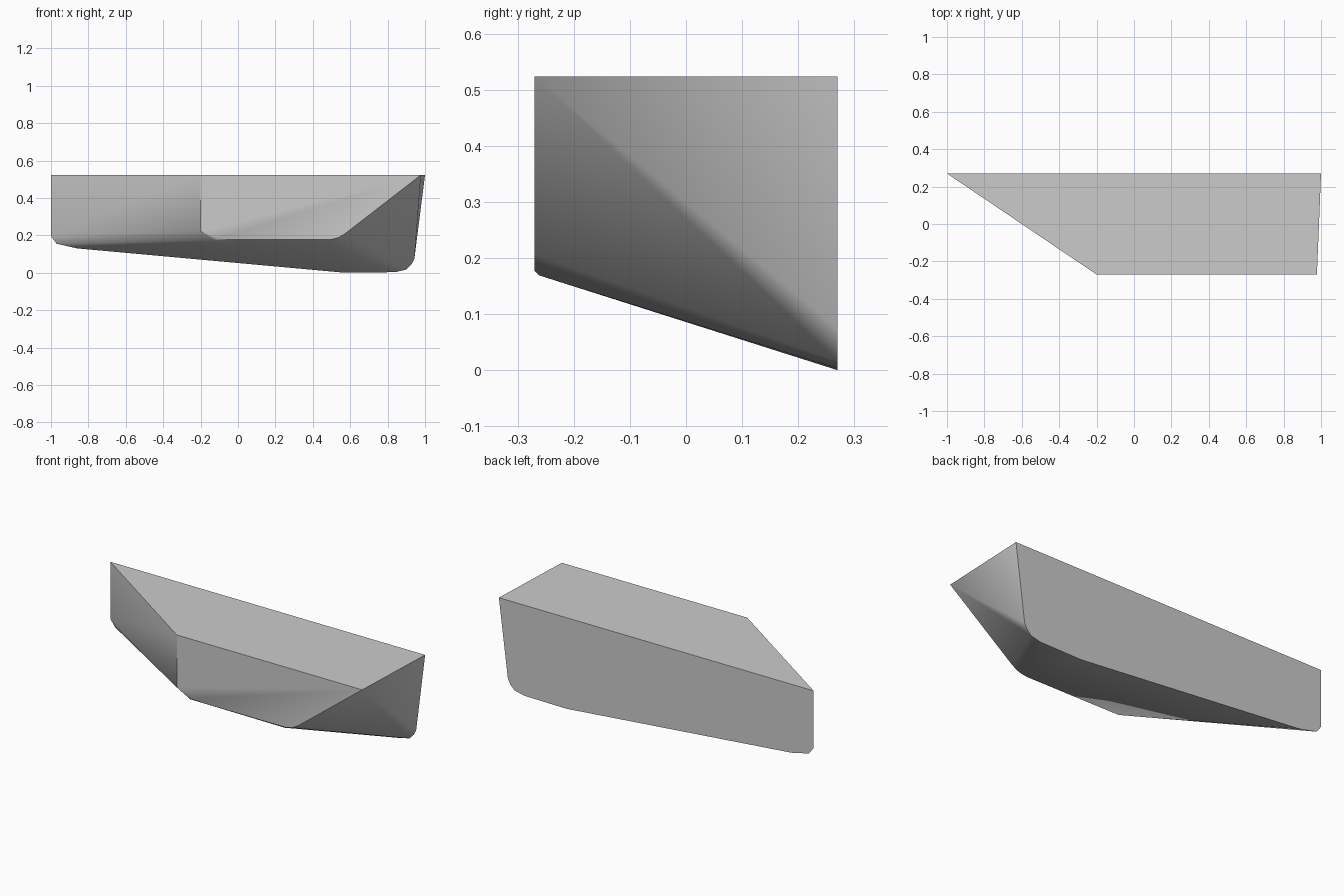
import bpy
import bmesh
import math

cube = bpy.data.objects.get("Cube")
if cube:
    bpy.data.objects.remove(cube, do_unlink=True)

TOP = 0.523
DEPTH = 0.27

# Back outline (x, z): tall, with a rounded keel corner on one end
back_profile = [(-1, TOP), (1, TOP), (0.943, 0.075), (0.928, 0.045), (0.9, 0.017),
                (0.84, 0.003), (0.57, 0), (-0.86, 0.13), (-0.97, 0.155), (-1, 0.195)]

# Front outline (x, z): shorter, with a raked end
front_profile = [(-0.2, TOP), (0.978, TOP), (0.57, 0.207), (0.535, 0.187), (0.5, 0.178),
                 (-0.04, 0.177), (-0.1, 0.183), (-0.15, 0.198), (-0.2, 0.222)]

# Slightly eased lower front edge (x, z)
front_lip = [(-0.12, 0.172), (0.48, 0.169)]


def add_outline(bm, outline, y):
    for x, z in outline:
        bm.verts.new((x, y, z))


def flat_material(name, value):
    mat = bpy.data.materials.new(name)
    mat.use_nodes = True
    colour = (value, value, value, 1)
    mat.diffuse_color = colour
    mat.node_tree.nodes["Principled BSDF"].inputs["Base Color"].default_value = colour
    return mat


# Skin the two outlines into one faceted block
bm = bmesh.new()
add_outline(bm, back_profile, DEPTH)
add_outline(bm, front_profile, -DEPTH)
add_outline(bm, front_lip, -DEPTH + 0.008)
hull = bmesh.ops.convex_hull(bm, input=bm.verts)
unused = [v for v in bm.verts if not v.link_faces]
bmesh.ops.delete(bm, geom=unused, context='VERTS')

# Merge the flat regions into single faces
bmesh.ops.dissolve_limit(bm, angle_limit=math.radians(0.5), verts=bm.verts, edges=bm.edges)
bmesh.ops.recalc_face_normals(bm, faces=bm.faces)

mesh = bpy.data.meshes.new("hull_block")
bm.to_mesh(mesh)
bm.free()
mesh.materials.append(flat_material("light_grey", 0.6))
block = bpy.data.objects.new("hull_block", mesh)
bpy.context.collection.objects.link(block)

# Soft shading on the rounded corners, crisp main edges
bpy.ops.object.select_all(action='DESELECT')
block.select_set(True)
bpy.context.view_layer.objects.active = block
bpy.ops.object.shade_smooth_by_angle(angle=math.radians(30))
